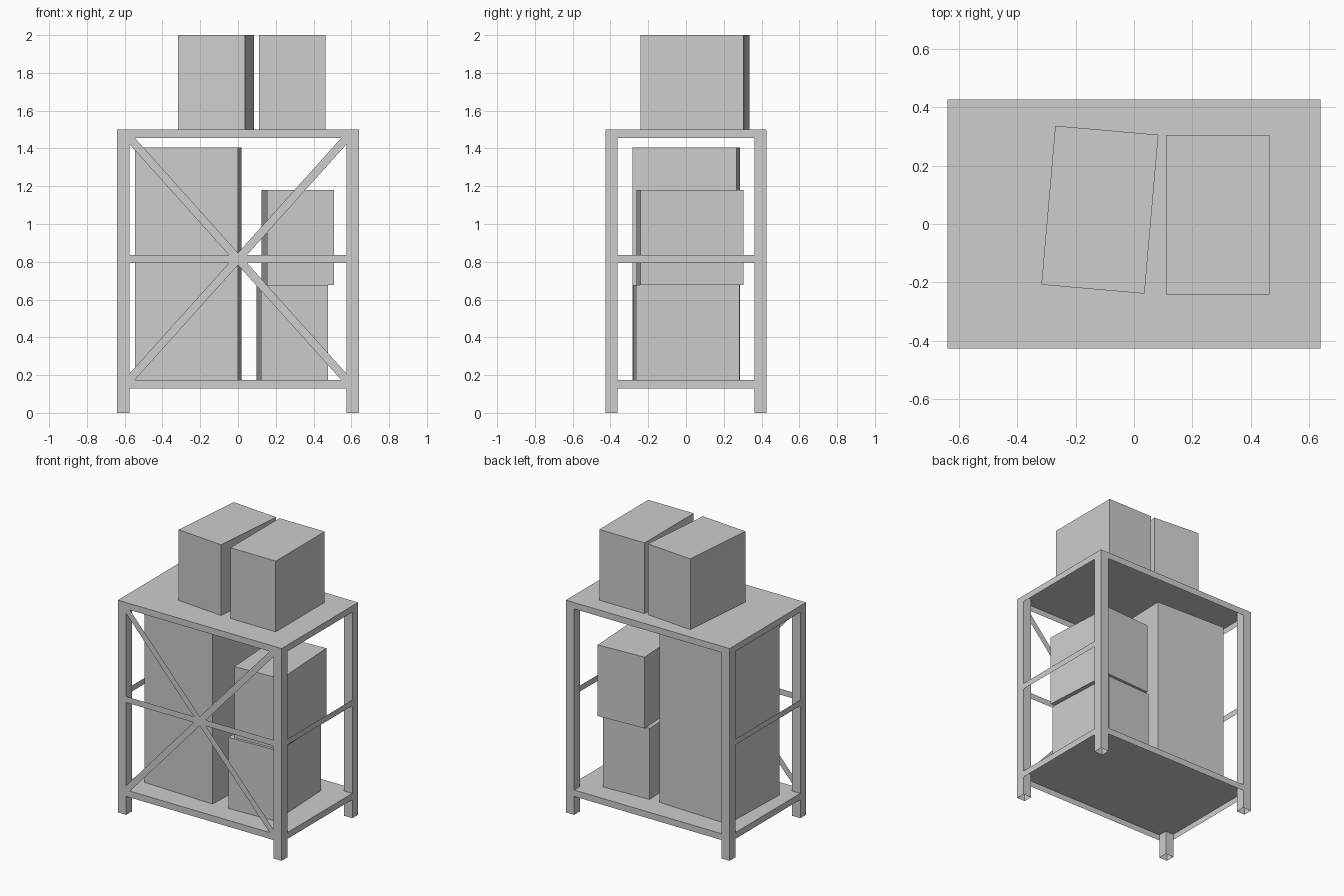
import bpy, bmesh
from math import atan2, hypot, radians
from mathutils import Matrix, Vector

if "Cube" in bpy.data.objects:
    bpy.data.objects.remove(bpy.data.objects["Cube"])

grey = bpy.data.materials.new("plain_grey")
grey.use_nodes = True
colour = (0.61, 0.61, 0.61, 1)
grey.diffuse_color = colour
grey.node_tree.nodes["Principled BSDF"].inputs["Base Color"].default_value = colour


def finish(name, bm):
    mesh = bpy.data.meshes.new(name)
    bm.to_mesh(mesh)
    bm.free()
    mesh.materials.append(grey)
    bpy.context.collection.objects.link(bpy.data.objects.new(name, mesh))


def block(name, centre, size, turn=0, open_bottom=False):
    bm = bmesh.new()
    bmesh.ops.create_cube(bm, size=1)
    if open_bottom:
        low = [f for f in bm.faces if f.normal.z < -0.5]
        bmesh.ops.delete(bm, geom=low, context="FACES_ONLY")
    bm.transform(Matrix.Translation(centre) @ Matrix.Rotation(radians(turn), 4, "Z")
                 @ Matrix.Diagonal(Vector((*size, 1))))
    finish(name, bm)


def strip(name, centre, width, height, facing=0, roll=0):
    """Upright flat strip; facing 0 looks forward, roll tilts it in its plane."""
    bm = bmesh.new()
    bmesh.ops.create_grid(bm, x_segments=1, y_segments=1, size=0.5)
    bm.transform(Matrix.Translation(centre)
                 @ Matrix.Rotation(radians(facing), 4, "Z")
                 @ Matrix.Rotation(radians(90), 4, "X")
                 @ Matrix.Rotation(roll, 4, "Z")
                 @ Matrix.Diagonal((width, height, 1, 1)))
    finish(name, bm)


# Rack dimensions
HALF_X, HALF_Y, LEG, TOP = 0.64, 0.427, 0.065, 1.5
RAIL, BOARD, SHELF_TOP = 0.045, 0.004, 0.175
BAR_Z, BAR_H, BRACE = 0.815, 0.042, 0.043
span_x, span_y = 2 * (HALF_X - LEG), 2 * (HALF_Y - LEG)

# Thin shelf boards with a skirt of flat rails around each
for level, z in (("top", TOP), ("bottom", SHELF_TOP)):
    block(f"{level}_shelf", (0, 0, z - BOARD / 2), (2 * HALF_X, 2 * HALF_Y, BOARD))
    rail_z = z - RAIL / 2
    strip(f"{level}_front_rail", (0, -HALF_Y, rail_z), span_x, RAIL)
    strip(f"{level}_back_rail", (0, HALF_Y, rail_z), span_x, RAIL, 180)
    strip(f"{level}_left_rail", (HALF_X, 0, rail_z), span_y, RAIL, 90)
    strip(f"{level}_right_rail", (-HALF_X, 0, rail_z), span_y, RAIL, -90)

# Open-footed legs and flat side bars
for sx, side in ((-1, "right"), (1, "left")):
    for sy, end in ((-1, "front"), (1, "back")):
        block(f"{end}_{side}_leg",
              (sx * (HALF_X - LEG / 2), sy * (HALF_Y - LEG / 2), TOP / 2),
              (LEG, LEG, TOP), open_bottom=True)
    strip(f"{side}_side_bar", (sx * HALF_X, 0, BAR_Z), span_y, BAR_H, sx * 90)

# Flat front bar and crossed braces
strip("front_bar", (0, -HALF_Y, BAR_Z), span_x, BAR_H)
rise = TOP - RAIL - SHELF_TOP
for s, name in ((1, "rising_brace"), (-1, "falling_brace")):
    strip(name, (0, -HALF_Y, SHELF_TOP + rise / 2), hypot(span_x, rise), BRACE,
          roll=s * atan2(rise, span_x))

# Stored boxes: name, centre x, centre y, width, depth, bottom, top, turn in degrees
boxes = [
    ("tall_box", -0.263, 0.001, 0.545, 0.55, SHELF_TOP, 1.405, -2),
    ("lower_box", 0.287, 0.001, 0.354, 0.547, SHELF_TOP, 0.677, 2.6),
    ("stacked_box", 0.316, 0.021, 0.354, 0.547, 0.677, 1.18, 3.2),
    ("turned_top_box", -0.117, 0.049, 0.355, 0.547, TOP, 2, -5),
    ("straight_top_box", 0.287, 0.032, 0.354, 0.547, TOP, 2, 0),
]
for name, x, y, w, d, z0, z1, turn in boxes:
    block(name, (x, y, (z0 + z1) / 2), (w, d, z1 - z0), turn)
